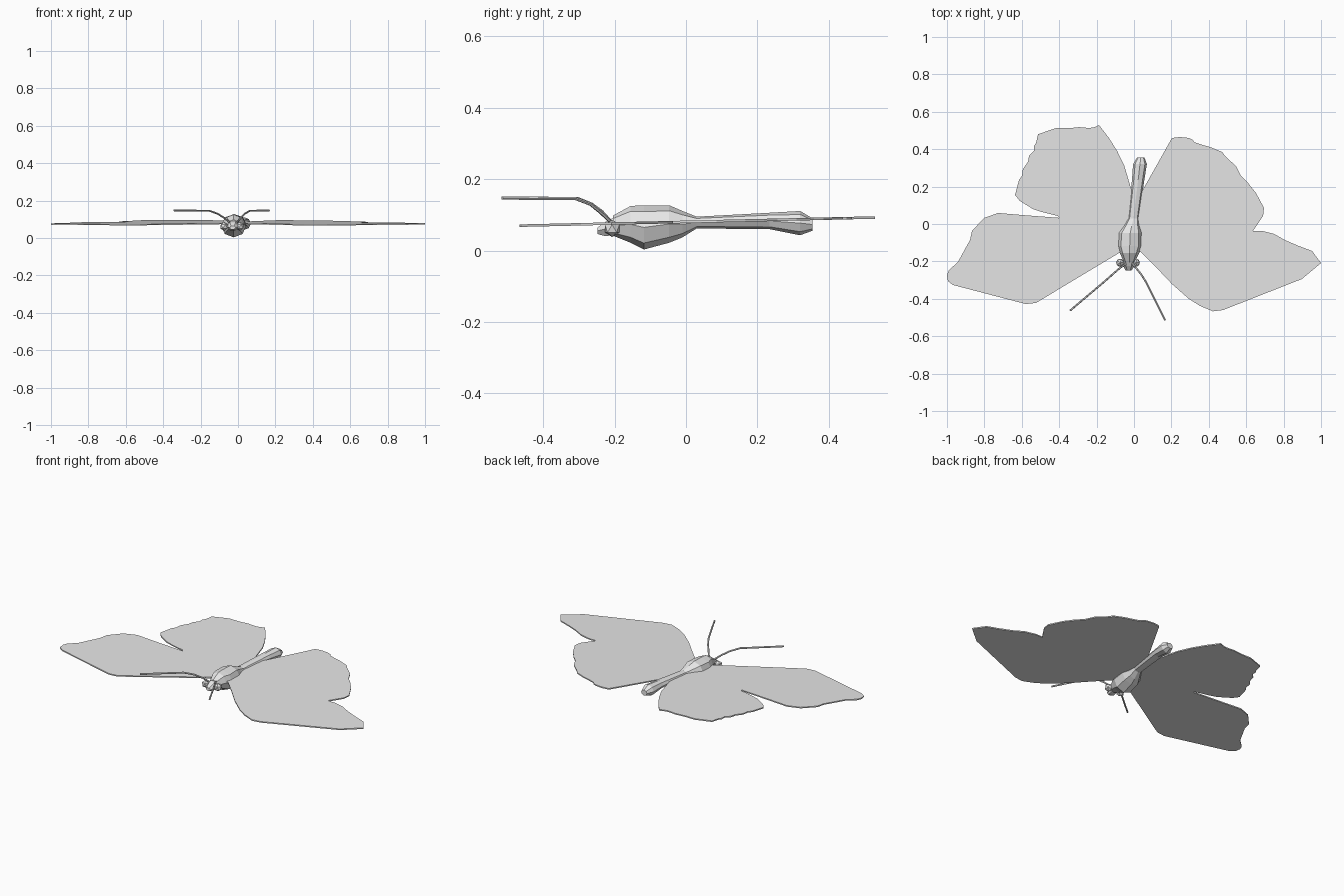
import bpy, bmesh, math
from mathutils import Vector

grey = bpy.data.materials.new("light_grey")
grey.diffuse_color = (0.8, 0.8, 0.8, 1)


def finish(name, bm):
    bmesh.ops.recalc_face_normals(bm, faces=bm.faces)
    mesh = bpy.data.meshes.new(name)
    bm.to_mesh(mesh)
    bm.free()
    mesh.materials.append(grey)
    obj = bpy.data.objects.new(name, mesh)
    bpy.context.collection.objects.link(obj)
    return obj


def wing(name, outline, thick=0.007):
    """Thin plate on a gently sloping plane, cut to the outline."""
    bm = bmesh.new()
    verts = [bm.verts.new((x, y, 0.077 + 0.023 * y)) for x, y in outline]
    face = bm.faces.new(verts)
    ext = bmesh.ops.extrude_face_region(bm, geom=[face])
    for v in ext["geom"]:
        if isinstance(v, bmesh.types.BMVert):
            v.co.z += thick
    bmesh.ops.triangulate(bm, faces=[f for f in bm.faces if len(f.verts) > 4])
    return finish(name, bm)


def loft(name, stations, sides=8):
    """Faceted tube through stations of (x, y, half width, bottom z, top z)."""
    bm = bmesh.new()
    rings = []
    for x, y, w, lo, hi in stations:
        ring = []
        for i in range(sides):
            a = 2 * math.pi * i / sides
            ring.append(bm.verts.new((x + w * math.cos(a), y,
                                      (lo + hi) / 2 + (hi - lo) / 2 * math.sin(a))))
        rings.append(ring)
    for r, s in zip(rings, rings[1:]):
        for i in range(sides):
            j = (i + 1) % sides
            bm.faces.new((r[i], r[j], s[j], s[i]))
    bm.faces.new(rings[0])
    bm.faces.new(rings[-1])
    return finish(name, bm)


def tube(name, path, radius=0.005, sides=6):
    """Thin faceted tube along a path."""
    pts = [Vector(p) for p in path]
    bm = bmesh.new()
    rings = []
    for k, p in enumerate(pts):
        d = (pts[min(k + 1, len(pts) - 1)] - pts[max(k - 1, 0)]).normalized()
        u = d.cross(Vector((0, 0, 1))).normalized()
        v = u.cross(d)
        rings.append([bm.verts.new(p + radius * (u * math.cos(t) + v * math.sin(t)))
                      for t in (2 * math.pi * i / sides for i in range(sides))])
    for r, s in zip(rings, rings[1:]):
        for i in range(sides):
            j = (i + 1) % sides
            bm.faces.new((r[i], r[j], s[j], s[i]))
    bm.faces.new(rings[0])
    bm.faces.new(rings[-1])
    return finish(name, bm)


# Wings: hind lobe first, then the notch, then the fore lobe
wing("left_wing", [
    (-0.01, 0.17), (-0.053, 0.315), (-0.09, 0.39), (-0.134, 0.46), (-0.187, 0.529),
    (-0.21, 0.518), (-0.24, 0.513), (-0.294, 0.518), (-0.348, 0.512), (-0.417, 0.513),
    (-0.513, 0.48), (-0.524, 0.433), (-0.535, 0.417), (-0.535, 0.39), (-0.561, 0.364),
    (-0.567, 0.332), (-0.594, 0.294), (-0.599, 0.257), (-0.615, 0.235), (-0.636, 0.155),
    (-0.61, 0.123), (-0.54, 0.08), (-0.492, 0.064), (-0.406, 0.043), (-0.401, 0.033),
    (-0.599, 0.048), (-0.727, 0.059), (-0.802, 0.032), (-0.866, -0.037), (-0.877, -0.086),
    (-0.909, -0.144), (-0.941, -0.203), (-0.989, -0.246), (-1.0, -0.273), (-0.995, -0.305),
    (-0.968, -0.326), (-0.578, -0.428), (-0.524, -0.422), (-0.08, -0.155),
    (-0.03, -0.13), (0.0, 0.0)])
wing("right_wing", [
    (0.04, 0.17), (0.203, 0.46), (0.246, 0.465), (0.294, 0.46), (0.315, 0.449),
    (0.321, 0.438), (0.369, 0.422), (0.406, 0.412), (0.471, 0.385), (0.492, 0.358),
    (0.545, 0.31), (0.572, 0.257), (0.61, 0.219), (0.652, 0.166), (0.695, 0.086),
    (0.69, 0.043), (0.636, -0.037), (0.684, -0.037), (0.749, -0.053), (0.807, -0.086),
    (0.882, -0.118), (0.952, -0.144), (1.0, -0.209), (0.898, -0.294), (0.476, -0.46),
    (0.422, -0.467), (0.353, -0.438), (0.294, -0.401), (0.203, -0.321), (0.112, -0.225),
    (0.037, -0.15), (-0.01, -0.13), (0.01, 0.0)])

# Thorax and abdomen in one faceted body
loft("body", [
    (-0.025, -0.205, 0.028, 0.042, 0.098),
    (-0.024, -0.155, 0.052, 0.022, 0.125),
    (-0.023, -0.118, 0.067, 0.003, 0.127),
    (-0.02, -0.047, 0.064, 0.022, 0.127),
    (-0.012, -0.01, 0.045, 0.037, 0.111),
    (-0.003, 0.03, 0.029, 0.062, 0.095),
    (0.022, 0.234, 0.033, 0.06, 0.106),
    (0.032, 0.32, 0.037, 0.043, 0.111),
    (0.036, 0.355, 0.02, 0.056, 0.09)])

# Head with a blunt snout
loft("head", [
    (-0.029, -0.248, 0.016, 0.045, 0.066),
    (-0.028, -0.225, 0.03, 0.037, 0.084),
    (-0.026, -0.195, 0.03, 0.042, 0.1)], 6)

# Eyes
for side, x in (("left", -0.074), ("right", 0.01)):
    bm = bmesh.new()
    bmesh.ops.create_icosphere(bm, subdivisions=1, radius=0.024)
    bmesh.ops.translate(bm, verts=bm.verts, vec=(x, -0.207, 0.062))
    finish(side + "_eye", bm)

# Antennae rise from the head, then run level
tube("left_antenna", [
    (-0.04, -0.21, 0.08), (-0.075, -0.235, 0.108), (-0.11, -0.265, 0.13),
    (-0.155, -0.305, 0.146), (-0.342, -0.463, 0.147)])
tube("right_antenna", [
    (-0.01, -0.21, 0.08), (0.015, -0.24, 0.108), (0.037, -0.267, 0.13),
    (0.064, -0.31, 0.146), (0.167, -0.515, 0.147)])
